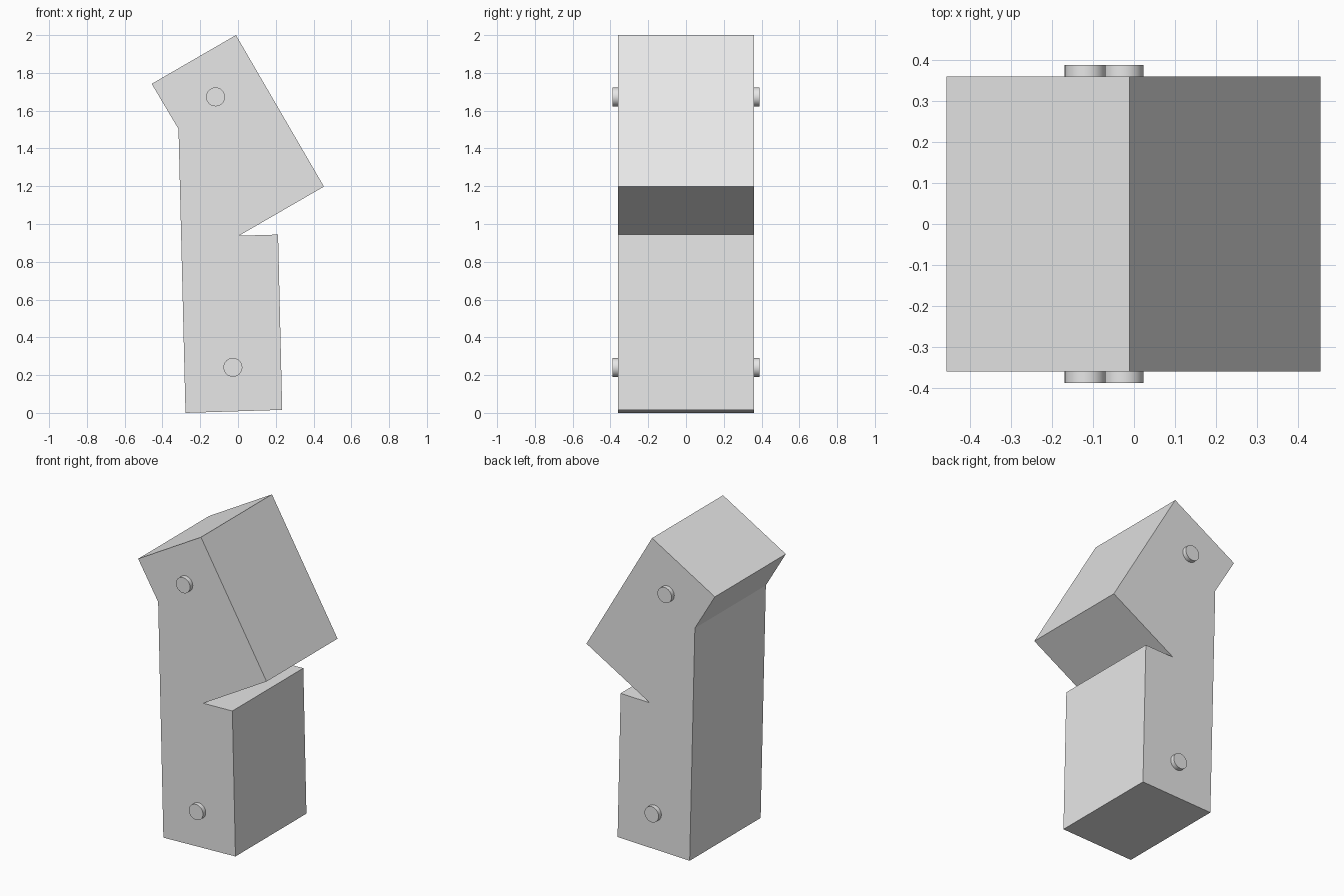
import bpy
import bmesh
from math import radians
from mathutils import Matrix, Vector

cube = bpy.data.objects.get("Cube")
if cube:
    bpy.data.objects.remove(cube, do_unlink=True)

HALF_DEPTH = 0.36
PIN_RADIUS = 0.05
PIN_REACH = 0.388

grey = bpy.data.materials.new("plain_grey")
grey.use_nodes = True
grey.diffuse_color = (0.8, 0.8, 0.8, 1)
grey.node_tree.nodes["Principled BSDF"].inputs["Base Color"].default_value = (0.8, 0.8, 0.8, 1)


def finish(name, bm):
    """Turn a bmesh into a named, coloured object."""
    bmesh.ops.recalc_face_normals(bm, faces=bm.faces)
    mesh = bpy.data.meshes.new(name)
    bm.to_mesh(mesh)
    bm.free()
    mesh.materials.append(grey)
    obj = bpy.data.objects.new(name, mesh)
    bpy.context.collection.objects.link(obj)
    return obj


# Bent body: straight lower block joined to a tilted upper block
profile = [(-0.278, 0), (0.234, 0.016), (0.212, 0.944), (0.005, 0.938),
           (0.455, 1.198), (-0.011, 2), (-0.457, 1.742), (-0.315, 1.503)]
bm = bmesh.new()
face = bm.faces.new([bm.verts.new((x, -HALF_DEPTH, z)) for x, z in profile])
side = bmesh.ops.extrude_face_region(bm, geom=[face])
bmesh.ops.translate(bm, vec=Vector((0, 2 * HALF_DEPTH, 0)),
                    verts=[v for v in side["geom"] if isinstance(v, bmesh.types.BMVert)])
finish("body", bm)

# Round pins standing out of the front and back faces
for place, x, z in (("upper", -0.119, 1.673), ("lower", -0.027, 0.241)):
    for end, sign in (("front", -1), ("back", 1)):
        inner = HALF_DEPTH - 0.02
        bm = bmesh.new()
        bmesh.ops.create_cone(
            bm, cap_ends=True, segments=32, radius1=PIN_RADIUS, radius2=PIN_RADIUS,
            depth=PIN_REACH - inner,
            matrix=Matrix.Translation((x, sign * (PIN_REACH + inner) / 2, z))
            @ Matrix.Rotation(radians(90), 4, "X"))
        pin = finish(f"{place}_{end}_pin", bm)
        bpy.ops.object.select_all(action="DESELECT")
        pin.select_set(True)
        bpy.context.view_layer.objects.active = pin
        bpy.ops.object.shade_smooth_by_angle(angle=radians(40))
